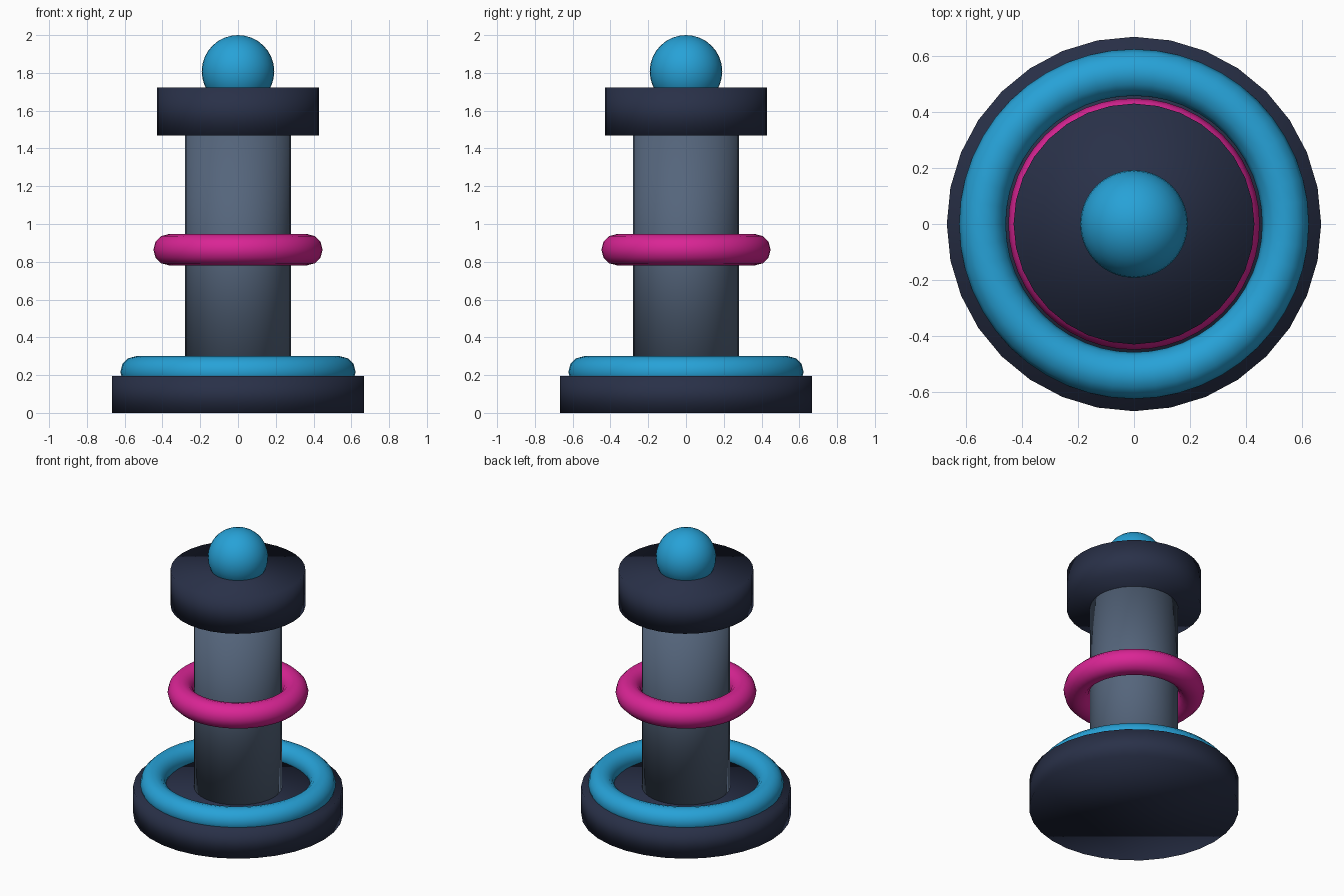
import bpy

if "Cube" in bpy.data.objects:
    bpy.data.objects.remove(bpy.data.objects["Cube"])


def finish(name, color):
    """Name the new part, smooth it and give it its colour."""
    obj = bpy.context.object
    obj.name = name
    bpy.ops.object.shade_smooth()
    mat = bpy.data.materials.get(color) or bpy.data.materials.new(color)
    mat.diffuse_color = COLORS[color]
    mat.use_nodes = True
    mat.node_tree.nodes["Principled BSDF"].inputs["Base Color"].default_value = mat.diffuse_color
    obj.data.materials.append(mat)
    return obj


def disc(name, radius, z0, z1, color):
    bpy.ops.mesh.primitive_cylinder_add(
        vertices=32, radius=radius, depth=z1 - z0, location=(0, 0, (z0 + z1) / 2))
    return finish(name, color)


def ring(name, major, minor, z, color):
    bpy.ops.mesh.primitive_torus_add(
        major_radius=major, minor_radius=minor, major_segments=48,
        minor_segments=12, location=(0, 0, z))
    return finish(name, color)


COLORS = {
    "navy": (0.022, 0.030, 0.065, 1),
    "slate": (0.09, 0.13, 0.20, 1),
    "blue": (0.02, 0.36, 0.68, 1),
    "magenta": (0.70, 0.018, 0.30, 1),
}

# Pedestal, column and cap
disc("base", 0.667, 0.0, 0.196, "navy")
disc("column", 0.28, 0.15, 1.50, "slate")
disc("cap", 0.429, 1.468, 1.722, "navy")

# Rings around the column
ring("base_ring", 0.54, 0.083, 0.217, "blue")
ring("floating_ring", 0.365, 0.083, 0.864, "magenta")

# Ball on top
bpy.ops.mesh.primitive_uv_sphere_add(
    segments=32, ring_count=16, radius=0.192, location=(0, 0, 1.808))
finish("top_ball", "blue")
